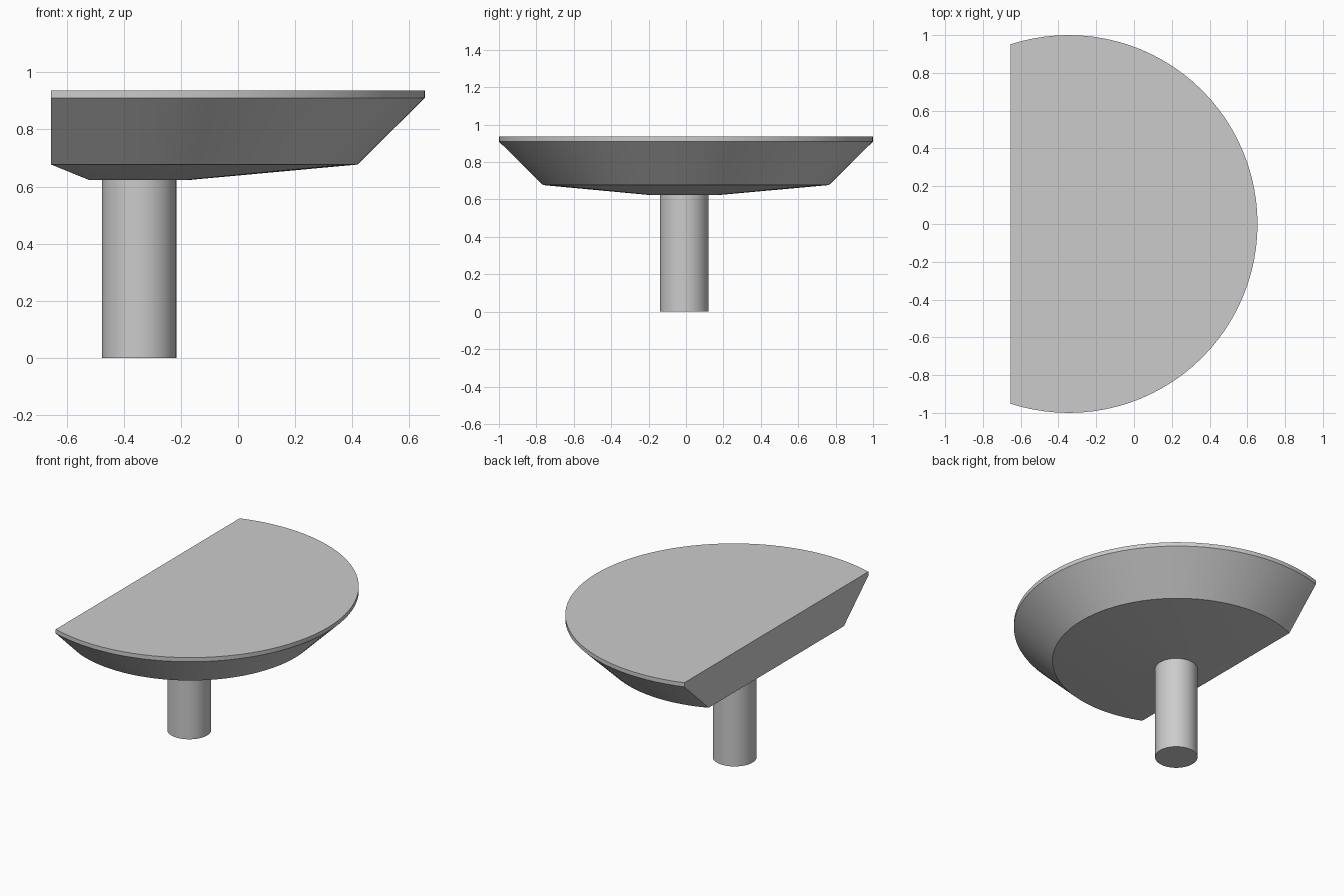
import bpy, bmesh
from math import cos, sin, tau, acos, sqrt, radians

if "Cube" in bpy.data.objects:
    bpy.data.objects.remove(bpy.data.objects["Cube"], do_unlink=True)

CX = -0.346      # axis of the round outline
CUT = -0.654     # flat side
STEM_Y = -0.01

grey = bpy.data.materials.new("plain_grey")
grey.use_nodes = True
colour = (0.6, 0.6, 0.6, 1)
grey.diffuse_color = colour
grey.node_tree.nodes["Principled BSDF"].inputs["Base Color"].default_value = colour


def add_object(name, bm):
    bmesh.ops.recalc_face_normals(bm, faces=bm.faces[:])
    mesh = bpy.data.meshes.new(name)
    bm.to_mesh(mesh)
    bm.free()
    mesh.materials.append(grey)
    obj = bpy.data.objects.new(name, mesh)
    bpy.context.collection.objects.link(obj)
    bpy.ops.object.select_all(action='DESELECT')
    obj.select_set(True)
    bpy.context.view_layer.objects.active = obj
    bpy.ops.object.shade_smooth_by_angle(angle=radians(12))
    return obj


def circle(radius, z, count, y=0.0):
    return [(CX + radius * cos(tau * i / count), y + radius * sin(tau * i / count), z)
            for i in range(count)]


def cut_circle(radius, z, count=96):
    # round outline trimmed by the flat side
    half = sqrt(radius ** 2 - (CUT - CX) ** 2)
    pts = [p for p in circle(radius, z, count) if p[0] > CUT + 0.005]
    return pts + [(CUT, half, z), (CUT, -half, z)]


# Dished cap: rim, sloping side and shallow underside around the stem
bm = bmesh.new()
points = cut_circle(1, 0.937) + cut_circle(1, 0.91) + cut_circle(0.764, 0.677)
points += circle(0.175, 0.623, 96, STEM_Y)
for p in points:
    bm.verts.new(p)
bmesh.ops.convex_hull(bm, input=bm.verts[:])
bmesh.ops.dissolve_limit(bm, angle_limit=radians(0.05), verts=bm.verts[:], edges=bm.edges[:])
add_object("cap", bm)

# Stem
bm = bmesh.new()
base = bm.faces.new([bm.verts.new(p) for p in circle(0.13, 0, 48, STEM_Y)])
top = bmesh.ops.extrude_face_region(bm, geom=[base])["geom"]
bmesh.ops.translate(bm, vec=(0, 0, 0.625),
                    verts=[v for v in top if isinstance(v, bmesh.types.BMVert)])
add_object("stem", bm)
